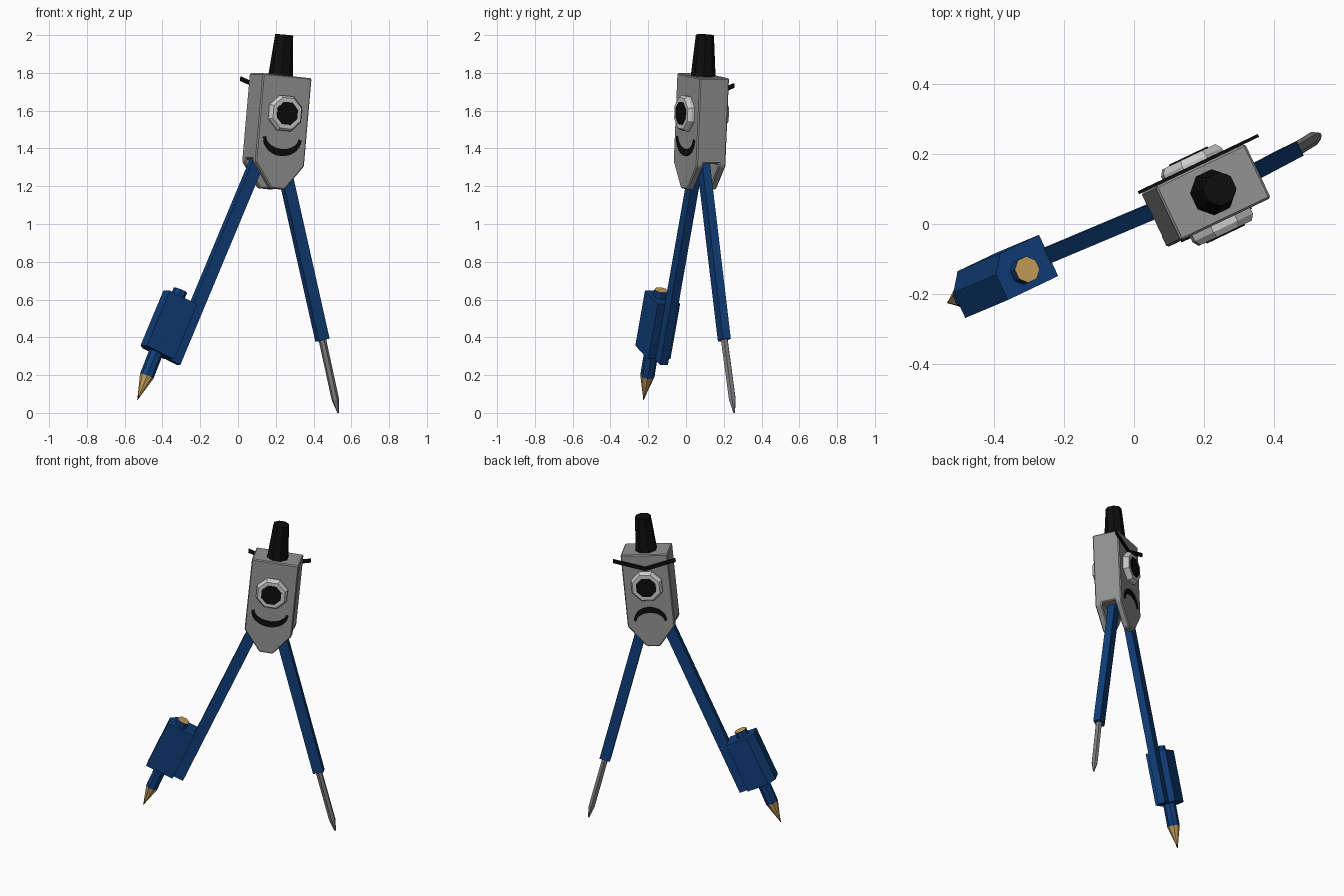
import bpy, bmesh
from math import radians, sin, cos, pi
from mathutils import Matrix, Vector

if "Cube" in bpy.data.objects:
    bpy.data.objects.remove(bpy.data.objects["Cube"])


def material(name, rgb):
    m = bpy.data.materials.new(name)
    m.use_nodes = True
    m.diffuse_color = (*rgb, 1)
    m.node_tree.nodes["Principled BSDF"].inputs["Base Color"].default_value = (*rgb, 1)
    return m


GREY = material("head grey", (0.29, 0.29, 0.29))
STEEL = material("needle steel", (0.22, 0.22, 0.22))
PALE = material("eye pale grey", (0.60, 0.60, 0.60))
BLACK = material("black", (0.004, 0.004, 0.004))
BLUE = material("blue", (0.005, 0.048, 0.19))
WOOD = material("wood", (0.58, 0.36, 0.10))


def finish(name, bm, matrix, *mats):
    bmesh.ops.recalc_face_normals(bm, faces=bm.faces)
    mesh = bpy.data.meshes.new(name)
    bm.to_mesh(mesh)
    bm.free()
    ob = bpy.data.objects.new(name, mesh)
    bpy.context.collection.objects.link(ob)
    ob.matrix_world = matrix
    for m in mats:
        mesh.materials.append(m)
    return ob


def prism(name, outline, z0, z1, matrix, mat):
    """Extrude an outline in local xy from z0 to z1."""
    bm = bmesh.new()
    face = bm.faces.new([bm.verts.new((x, y, z0)) for x, y in outline])
    new = bmesh.ops.extrude_face_region(bm, geom=[face])["geom"]
    verts = [g for g in new if isinstance(g, bmesh.types.BMVert)]
    bmesh.ops.translate(bm, verts=verts, vec=(0, 0, z1 - z0))
    return finish(name, bm, matrix, mat)


def turned(name, rings, sides, matrix, *mats):
    """Faceted turned part from (radius, z) rings."""
    bm = bmesh.new()
    loops = []
    for r, z in rings:
        loops.append([bm.verts.new((r * cos(2 * pi * (i + 0.5) / sides),
                                    r * sin(2 * pi * (i + 0.5) / sides), z))
                      for i in range(sides)])
    for a, b in zip(loops, loops[1:]):
        for i in range(sides):
            j = (i + 1) % sides
            bm.faces.new((a[i], a[j], b[j], b[i]))
    bm.faces.new(loops[0])
    bm.faces.new(loops[-1])
    return finish(name, bm, matrix, *mats)


def rect(x0, x1, y0, y1):
    return [(x0, y0), (x1, y0), (x1, y1), (x0, y1)]


TURN = radians(25.5)
DEPTH = Vector((-sin(TURN), cos(TURN), 0))


def along(low, high):
    """Frame at low: z towards high, y towards the back; also the length."""
    low, high = Vector(low), Vector(high)
    z = (high - low).normalized()
    x = DEPTH.cross(z).normalized()
    y = z.cross(x)
    m = Matrix((x, y, z)).transposed().to_4x4()
    m.translation = low
    return m, (high - low).length


# Head, with a slot for the legs
head = (Matrix.Translation((0.226, 0.091, 1.785)) @ Matrix.Rotation(TURN, 4, "Z")
        @ Matrix.Rotation(radians(5.5), 4, "Y"))
front = head @ Matrix.Rotation(pi / 2, 4, "X")
back = front @ Matrix.Rotation(pi, 4, "Y")
HALF = 0.086
half_outline = [(0.143, 0), (0.143, -0.47), (0.04, -0.602)]
body = prism("head", half_outline + [(-x, y) for x, y in reversed(half_outline)],
             -HALF, HALF, front, GREY)
slot = prism("slot_cutter", rect(-0.3, 0.3, -0.8, -0.455), -0.045, 0.045, front, GREY)
slot.hide_render = True
slot.hide_viewport = True
cut = body.modifiers.new("slot", "BOOLEAN")
cut.operation = "DIFFERENCE"
cut.object = slot
cut.solver = "EXACT"
bevel = body.modifiers.new("soft_edges", "BEVEL")
bevel.width = 0.006
bevel.segments = 1

# Handle
turned("handle", [(0.066, -0.005), (0.048, 0.217)], 8, head, BLACK)


# Faces on both sides
def crescent(half, ends, outer, inner, n=14):
    steps = [pi * i / n for i in range(n + 1)]
    pts = [(-half * cos(t), ends - outer * sin(t)) for t in steps]
    thin = half * 0.86
    return pts + [(thin * cos(t), ends + outer * 0.06 - inner * sin(t)) for t in steps]


for side, frame in (("front", front), ("back", back)):
    eye = frame @ Matrix.Translation((0, -0.2, HALF))
    turned(side + "_eye", [(0.1, -0.005), (0.1, 0.018), (0.088, 0.035)], 8, eye, PALE)
    turned(side + "_pupil", [(0.064, 0.034), (0.064, 0.039)], 8, eye, BLACK)
prism("smile", crescent(0.112, -0.335, 0.092, 0.06), HALF - 0.002, HALF + 0.005, front, BLACK)
prism("frown", crescent(0.1, -0.43, -0.088, -0.056), HALF - 0.002, HALF + 0.005, back, BLACK)
brow = [(-0.19, -0.022), (0, -0.078), (0.19, -0.022),
        (0.19, -0.046), (0, -0.102), (-0.19, -0.046)]
prism("angry_brow", brow, HALF, HALF + 0.009, back, BLACK)

# Needle leg and needle
hip, ankle, tip = (0.226, 0.086, 1.37), (0.447, 0.203, 0.386), (0.531, 0.255, 0.0)
frame, length = along(ankle, hip)
prism("needle_leg", rect(-0.032, 0.032, -0.023, 0.023), 0, length, frame, BLUE)
frame, length = along(tip, ankle)
turned("needle", [(0.005, 0), (0.02, 0.075), (0.02, length + 0.02)], 6, frame, STEEL)

# Pencil leg with its chamfered holder
frame, length = along((-0.343, -0.13, 0.268), (0.113, 0.062, 1.36))
prism("pencil_leg", rect(-0.034, 0.034, -0.023, 0.023), 0, length, frame, BLUE)
holder = [(-0.03, -0.065), (-0.205, -0.065), (-0.205, 0.015), (-0.165, 0.065), (-0.03, 0.065)]
prism("pencil_holder", holder, 0.005, 0.325, frame, BLUE)

# Pencil: black lead, wooden point, blue barrel, wooden top
frame, length = along((-0.532, -0.225, 0.07), (-0.305, -0.13, 0.65))
pencil = turned("pencil", [(0.002, 0), (0.007, 0.022), (0.038, 0.135), (0.038, length)],
                8, frame, BLUE, WOOD, BLACK)
for f in pencil.data.polygons:
    z = f.center.z
    f.material_index = 2 if z < 0.02 else 1 if z < 0.12 or z > length - 0.01 else 0
